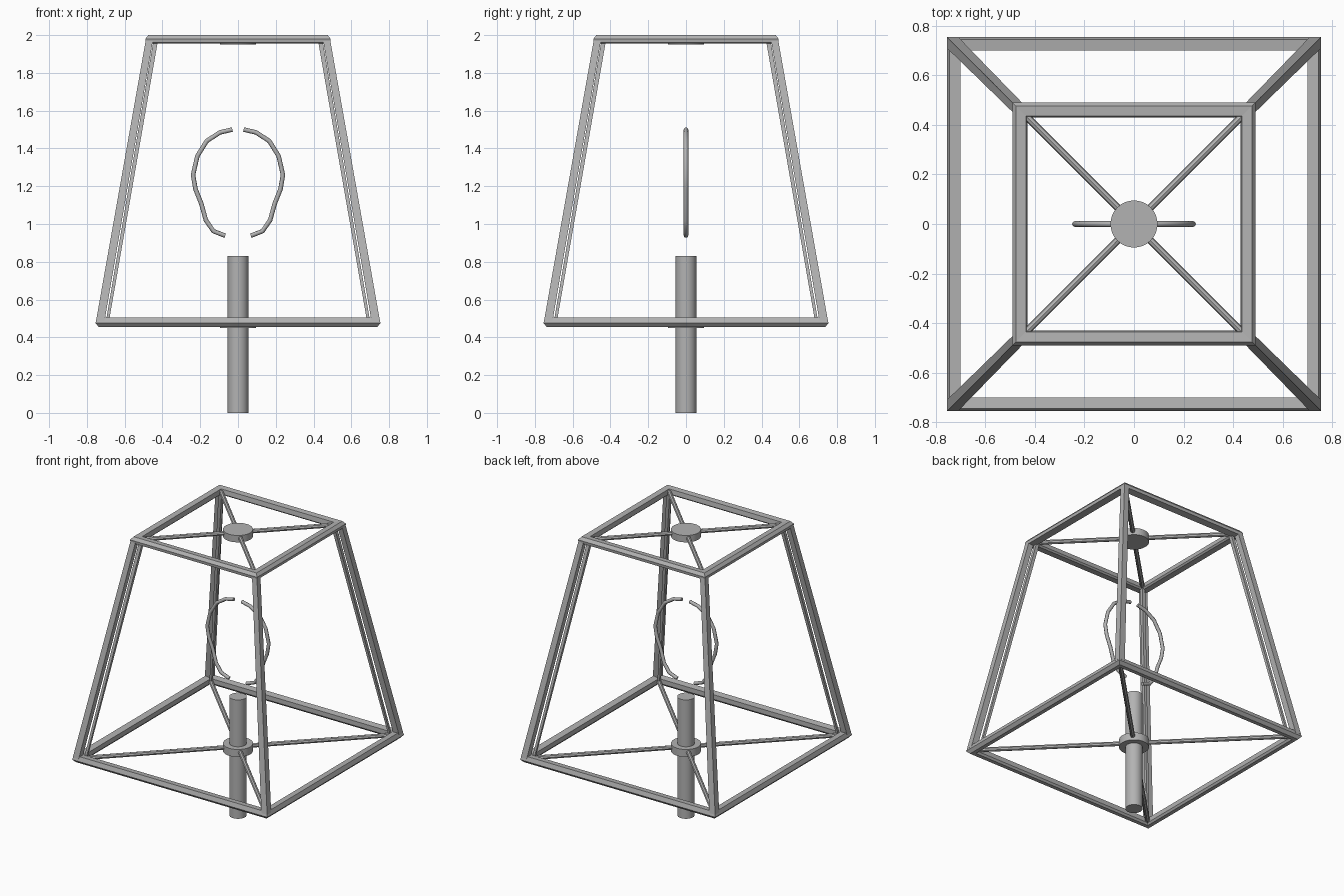
import bpy, bmesh
from math import radians
from mathutils import Vector

cube = bpy.data.objects.get("Cube")
if cube:
    bpy.data.objects.remove(cube, do_unlink=True)

metal = bpy.data.materials.new("grey metal")
metal.use_nodes = True
GREY = (0.45, 0.45, 0.45, 1)
metal.diffuse_color = GREY
metal.node_tree.nodes["Principled BSDF"].inputs["Base Color"].default_value = GREY

CORNERS = [(1, 1), (-1, 1), (-1, -1), (1, -1)]


def finish(name, bm, smooth=False):
    """Turn a bmesh into a named, coloured object."""
    bmesh.ops.recalc_face_normals(bm, faces=bm.faces)
    mesh = bpy.data.meshes.new(name)
    bm.to_mesh(mesh)
    bm.free()
    mesh.materials.append(metal)
    obj = bpy.data.objects.new(name, mesh)
    bpy.context.collection.objects.link(obj)
    if smooth:
        bpy.ops.object.select_all(action='DESELECT')
        obj.select_set(True)
        bpy.context.view_layer.objects.active = obj
        bpy.ops.object.shade_smooth_by_angle(angle=radians(40))
    return obj


def bridge(bm, a, b):
    for i in range(len(a)):
        j = (i + 1) % len(a)
        bm.faces.new((a[i], a[j], b[j], b[i]))


def square_ring(name, profile):
    """Mitred square frame from a (half width, z) cross-section."""
    bm = bmesh.new()
    rings = [[bm.verts.new((r * sx, r * sy, z)) for r, z in profile]
             for sx, sy in CORNERS]
    for i in range(4):
        bridge(bm, rings[i], rings[(i + 1) % 4])
    finish(name, bm)


def sloped_bars(name, low, high):
    """Four corner bars; each end is (outer, inner, z)."""
    bm = bmesh.new()
    for sx, sy in CORNERS:
        ends = []
        for o, i, z in (low, high):
            ends.append([bm.verts.new((x * sx, y * sy, z))
                         for x, y in ((o, o), (i, o), (i, i), (o, i))])
        bridge(bm, *ends)
        for end in ends:
            bm.faces.new(end)
    finish(name, bm)


def add_rod(bm, start, end, radius, sides):
    start, end = Vector(start), Vector(end)
    axis = end - start
    matrix = axis.to_track_quat('Z', 'Y').to_matrix().to_4x4()
    matrix.translation = (start + end) / 2
    bmesh.ops.create_cone(bm, cap_ends=True, segments=sides, radius1=radius,
                          radius2=radius, depth=axis.length, matrix=matrix)


def cylinder(name, radius, bottom, top):
    bm = bmesh.new()
    add_rod(bm, (0, 0, bottom), (0, 0, top), radius, 32)
    finish(name, bm, True)


def spokes(name, reach, z):
    bm = bmesh.new()
    for sx, sy in CORNERS:
        add_rod(bm, (0.05 * sx, 0.05 * sy, z), (reach * sx, reach * sy, z), 0.015, 8)
    finish(name, bm, True)


# Shade frame
square_ring("shade_bottom_frame", [(0.745, 0.505), (0.755, 0.475), (0.737, 0.455),
                                   (0.71, 0.455), (0.70, 0.468), (0.70, 0.5)])
square_ring("shade_top_frame", [(0.475, 2.0), (0.491, 1.98), (0.488, 1.96),
                                (0.44, 1.955), (0.43, 1.965), (0.435, 1.997)])
sloped_bars("shade_corner_bars", (0.751, 0.706, 0.49), (0.488, 0.45, 1.975))
sloped_bars("shade_inner_strips", (0.70, 0.684, 0.48), (0.448, 0.424, 1.97))

# Cross supports and hubs
spokes("top_spokes", 0.445, 1.977)
spokes("bottom_spokes", 0.71, 0.48)
cylinder("top_hub", 0.095, 1.95, 1.998)
cylinder("bottom_hub", 0.095, 0.45, 0.503)

# Stand
cylinder("stand_pole", 0.055, 0, 0.83)

# Bulb outline made of two bent wires
BULB = [(0.03, 1.50), (0.095, 1.485), (0.165, 1.44), (0.215, 1.36), (0.238, 1.26),
        (0.225, 1.185), (0.195, 1.11), (0.17, 1.02), (0.13, 0.962), (0.068, 0.938)]
for side, name in ((1, "bulb_wire_left"), (-1, "bulb_wire_right")):
    curve = bpy.data.curves.new(name, 'CURVE')
    curve.dimensions = '3D'
    curve.bevel_depth = 0.012
    curve.bevel_resolution = 2
    curve.use_fill_caps = True
    spline = curve.splines.new('POLY')
    spline.points.add(len(BULB) - 1)
    for point, (x, z) in zip(spline.points, BULB):
        point.co = (x * side, 0, z, 1)
    curve.materials.append(metal)
    bpy.context.collection.objects.link(bpy.data.objects.new(name, curve))
